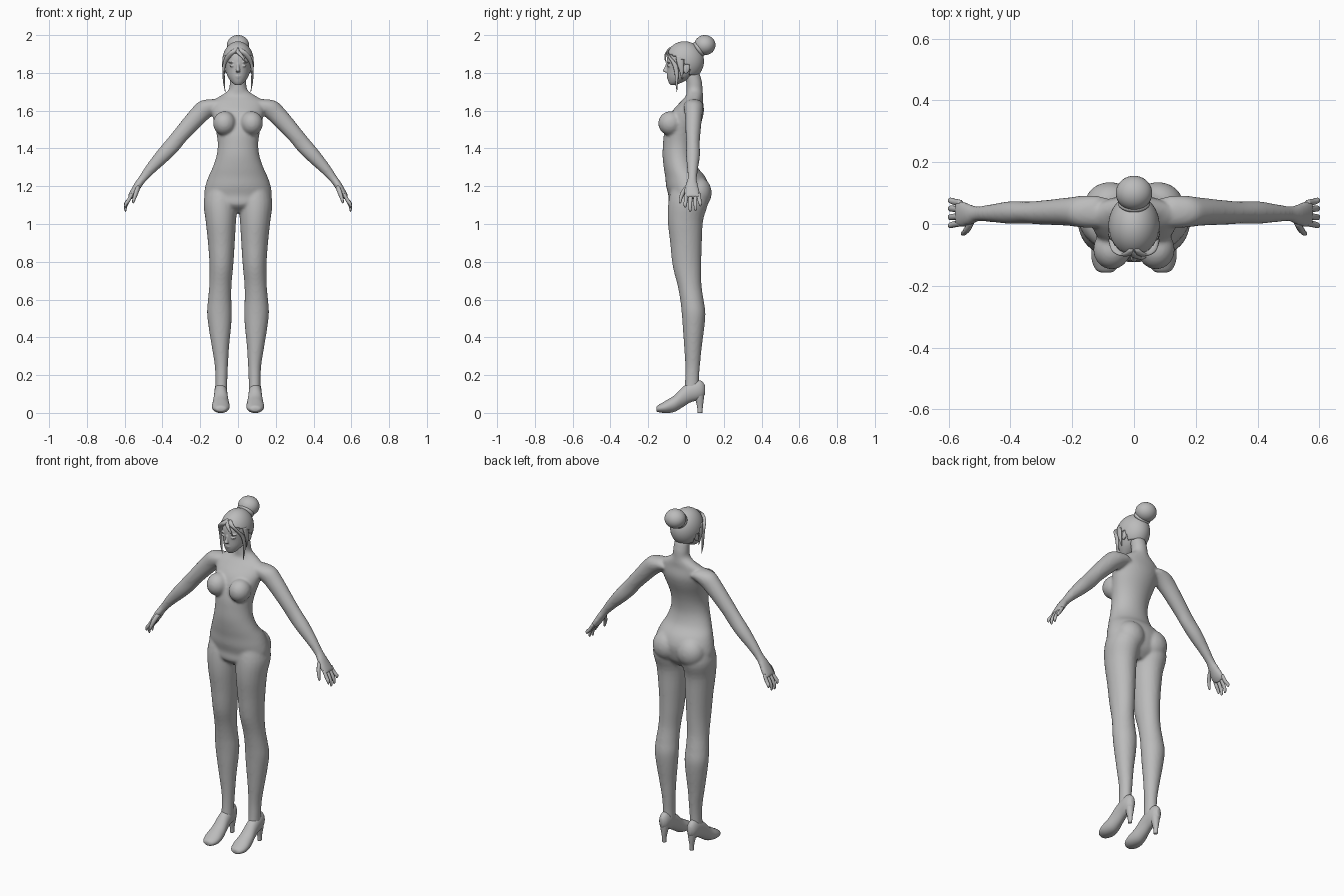
import bpy, bmesh, math
from mathutils import Vector, Matrix

grey = bpy.data.materials.new("plain_grey")
grey.diffuse_color = (0.5, 0.5, 0.5, 1)
X, Y, Z = Vector((1, 0, 0)), Vector((0, 1, 0)), Vector((0, 0, 1))


def smooth_path(secs, steps):
    """Catmull-Rom interpolation through section tuples."""
    out = []
    for i in range(len(secs) - 1):
        p = [secs[max(0, min(len(secs) - 1, i + k))] for k in (-1, 0, 1, 2)]
        for s in range(steps):
            t = s / steps
            out.append([0.5 * (2 * b + (c - a) * t + (2 * a - 5 * b + 4 * c - d) * t * t
                               + (3 * b - a - 3 * c + d) * t ** 3) for a, b, c, d in zip(*p)])
    return out + [list(secs[-1])]


def loft(bm, secs, u, v, side=1, n=24, steps=4, floor=None):
    """Skin ellipses (x, y, z, radius_u, radius_v) into a closed tube."""
    rings = []
    for x, y, z, a, b in smooth_path(secs, steps):
        ring = []
        for k in range(n):
            t = 2 * math.pi * k / n
            p = Vector((x, y, z)) + u * (a * math.cos(t)) + v * (b * math.sin(t))
            if floor is not None:
                p.z = max(p.z, floor)
            ring.append(bm.verts.new((p.x * side, p.y, p.z)))
        rings.append(ring)
    for r, q in zip(rings, rings[1:]):
        for k in range(n):
            bm.faces.new((r[k], r[(k + 1) % n], q[(k + 1) % n], q[k]))
    bm.faces.new(rings[0])
    bm.faces.new(rings[-1])


def ball(bm, c, r, tilt=0, seg=32):
    m = Matrix.Translation(c) @ Matrix.Rotation(tilt, 4, 'X') @ Matrix.Diagonal((*r, 1))
    bmesh.ops.create_uvsphere(bm, u_segments=seg, v_segments=seg // 2, radius=1, matrix=m)


def finish(name, bm, voxel=None, passes=4):
    bmesh.ops.recalc_face_normals(bm, faces=bm.faces)
    for f in bm.faces:
        f.smooth = True
    me = bpy.data.meshes.new(name)
    bm.to_mesh(me)
    bm.free()
    me.materials.append(grey)
    ob = bpy.data.objects.new(name, me)
    bpy.context.collection.objects.link(ob)
    if voxel:
        rm = ob.modifiers.new("blend", 'REMESH')
        rm.mode, rm.voxel_size, rm.use_smooth_shade = 'VOXEL', voxel, True
        sm = ob.modifiers.new("soften", 'SMOOTH')
        sm.factor, sm.iterations = 0.5, passes
    return ob


# Body: torso, legs and arms blended into one skin
bm = bmesh.new()
torso = [(1.06, .01, .06, .05), (1.10, .005, .15, .095), (1.15, .012, .178, .105),
         (1.20, .008, .173, .113), (1.25, -.004, .157, .106), (1.30, -.028, .134, .09),
         (1.36, -.04, .114, .084), (1.42, -.038, .107, .084), (1.48, -.028, .114, .088),
         (1.55, -.005, .13, .09), (1.60, .012, .14, .083), (1.65, .032, .135, .058),
         (1.68, .045, .09, .045), (1.71, .045, .05, .043), (1.75, .043, .044, .042),
         (1.80, .03, .042, .042)]
loft(bm, [(0, y, z, a, b) for z, y, a, b in torso], X, Y, n=40)
leg = [(.085, .01, 1.22, .07, .08), (.092, .012, 1.12, .09, .105), (.091, -.003, 1.02, .081, .094),
       (.088, 0, .90, .071, .084), (.088, .005, .78, .063, .076), (.093, .018, .68, .059, .064),
       (.097, .031, .60, .062, .062), (.098, .04, .53, .066, .063), (.096, .04, .45, .059, .057),
       (.093, .037, .35, .046, .047), (.088, .035, .25, .035, .039), (.088, .032, .18, .032, .037),
       (.088, .03, .12, .032, .04)]
arm = [(.10, .04, 1.635, .04, .05), (.16, .04, 1.617, .052, .052), (.21, .04, 1.575, .05, .046),
       (.30, .037, 1.475, .043, .039), (.345, .037, 1.42, .043, .036), (.40, .037, 1.36, .039, .037),
       (.46, .035, 1.295, .03, .029), (.505, .033, 1.24, .022, .025), (.53, .03, 1.205, .021, .034),
       (.555, .032, 1.165, .019, .043), (.573, .034, 1.14, .014, .042)]
across = Vector((.74, 0, .67))
for s in (1, -1):
    loft(bm, leg, X, Y, s)
    loft(bm, arm, across, Y, s)
    ball(bm, (s * .072, -.083, 1.533), (.06, .064, .064))
    ball(bm, (s * .078, .062, 1.165), (.082, .074, .085))
finish("body", bm, .0075, 7)

# Hands: four fingers and a thumb on each side
tips = [(.003, -.004, 1.088), (.025, .022, 1.066), (.048, .05, 1.07), (.067, .076, 1.095)]
for s, label in ((1, "left"), (-1, "right")):
    bm = bmesh.new()
    for y0, y1, z in tips:
        loft(bm, [(.56, y0, 1.16, .009, .011), (.58, (y0 + y1) / 2, 1.125, .010, .0105),
                  (.594, y1, (1.125 + z) / 2, .009, .0095), (.597, y1, z + .006, .007, .007),
                  (.597, y1, z, .002, .002)], across, Y, s, 10, 3)
    loft(bm, [(.525, .012, 1.20, .012, .016), (.538, -.014, 1.17, .013, .013),
              (.55, -.028, 1.135, .010, .009), (.556, -.031, 1.115, .006, .006),
              (.557, -.031, 1.11, .002, .002)], across, Y, s, 10, 3)
    finish(label + "_fingers", bm)

# Shoes: pointed uppers with arched sole, plus a slim heel
upper = [(-.157, .02, .016, .01), (-.15, .022, .03, .017), (-.13, .026, .042, .025),
         (-.10, .034, .047, .035), (-.06, .05, .043, .044), (-.02, .082, .037, .053),
         (.02, .108, .034, .054), (.06, .12, .032, .053), (.085, .122, .025, .045), (.1, .122, .012, .025)]
for s, label in ((1, "left"), (-1, "right")):
    bm = bmesh.new()
    loft(bm, [(.091, y, z, a, b) for y, z, a, b in upper], X, Z, s, 28, floor=0)
    finish(label + "_shoe", bm)
    bm = bmesh.new()
    loft(bm, [(.09, .074, 0, .011, .012), (.09, .074, .03, .012, .015),
              (.09, .072, .07, .02, .022), (.09, .068, .11, .027, .03)], X, Y, s, 20)
    finish(label + "_heel", bm)

# Head with nose, lips, eyes and ears blended in
bm = bmesh.new()
head = [(1.735, -.068, .014, .014), (1.75, -.056, .033, .036), (1.78, -.032, .054, .068),
        (1.82, -.01, .067, .091), (1.87, -.006, .073, .096), (1.91, -.004, .066, .086),
        (1.94, 0, .045, .06), (1.955, 0, .02, .03)]
loft(bm, [(0, y, z, a, b) for z, y, a, b in head], X, Y, n=36)
loft(bm, [(0, -.098, 1.85, .006, .008), (0, -.106, 1.825, .008, .01),
          (0, -.111, 1.81, .012, .013), (0, -.1, 1.802, .008, .008)], X, Y, n=16)
ball(bm, (0, -.092, 1.782), (.019, .011, .005))
ball(bm, (0, -.09, 1.774), (.015, .011, .005))
for s in (1, -1):
    ball(bm, (s * .03, -.09, 1.838), (.015, .01, .007))
    ball(bm, (s * .032, -.089, 1.856), (.02, .011, .004))
    ball(bm, (s * .072, .004, 1.822), (.009, .016, .028), -.25)
finish("head", bm, .0035, 3)

# Hair cap, open over the face and trimmed at the nape
bm = bmesh.new()
ball(bm, (0, -.008, 1.862), (.083, .103, .105), seg=72)
cut = []
for f in bm.faces:
    c = f.calc_center_median()
    if c.z < 1.785 or (c.y < -.012 and c.z < 1.862 + .45 * -c.y) or (c.y < .02 and c.z < 1.84):
        cut.append(f)
bmesh.ops.delete(bm, geom=cut, context='FACES')
cap = finish("hair_cap", bm)
so = cap.modifiers.new("thickness", 'SOLIDIFY')
so.thickness = .007

# Fringe swept from the parting, with long side strands
bm = bmesh.new()
for s in (1, -1):
    loft(bm, [(.008, -.082, 1.935, .006, .006), (.028, -.099, 1.912, .018, .006),
              (.055, -.086, 1.882, .016, .008), (.072, -.06, 1.845, .009, .013),
              (.076, -.05, 1.80, .006, .011), (.074, -.05, 1.75, .005, .007),
              (.068, -.048, 1.70, .001, .001)], X, Y, s, 12)
    loft(bm, [(.07, -.035, 1.89, .01, .02), (.077, -.03, 1.85, .007, .018),
              (.076, -.024, 1.81, .005, .011), (.07, -.02, 1.765, .001, .002)], X, Y, s, 12)
loft(bm, [(-.01, -.085, 1.93, .006, .006), (.005, -.105, 1.905, .013, .005),
          (.026, -.11, 1.88, .008, .005), (.04, -.106, 1.855, .001, .001)], X, Y, 1, 12)
finish("fringe", bm)

# Hair bun and the band at its base
bm = bmesh.new()
ball(bm, (0, .1, 1.947), (.059, .056, .053), seg=36)
finish("hair_bun", bm)
bm = bmesh.new()
ball(bm, (0, .068, 1.925), (.052, .02, .045), math.radians(35))
finish("bun_base", bm)
